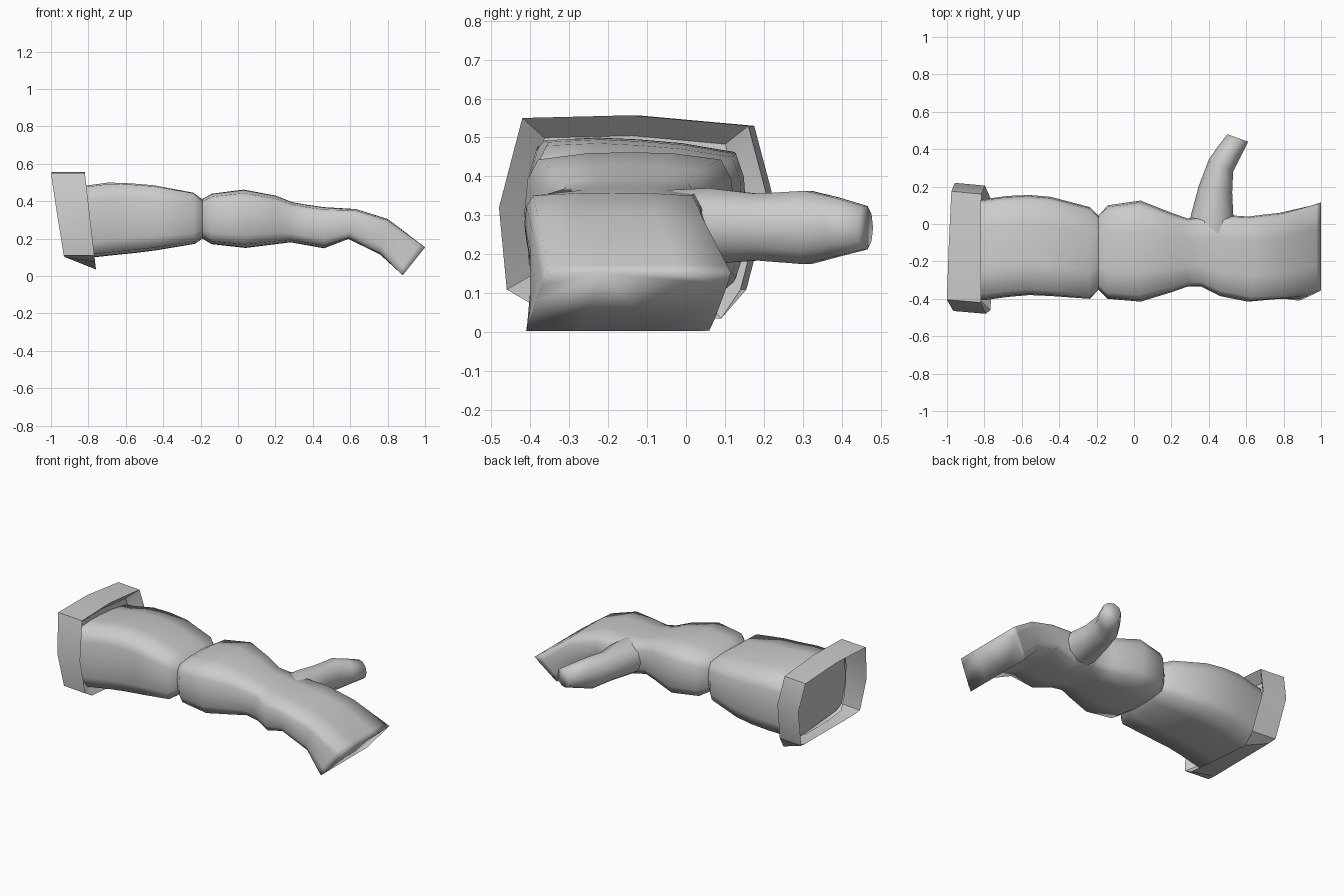
import bpy, bmesh, math
from mathutils import Vector as V

if "Cube" in bpy.data.objects:
    bpy.data.objects.remove(bpy.data.objects["Cube"])

# Boxy rounded cross-section (unit half-width, half-height)
QUARTER = [(1, 0), (.96, .55), (.84, .85), (.4, .98), (0, 1)]
BOXY = QUARTER + [(-u, v) for u, v in QUARTER[-2::-1]]
BOXY += [(u, -v) for u, v in BOXY[-2:0:-1]]
ROUND = [(math.cos(i * math.pi / 5), math.sin(i * math.pi / 5)) for i in range(10)]


def loft(name, rings, cap_end=False, angle=180):
    bm = bmesh.new()
    loops = [[bm.verts.new(p) for p in r] for r in rings]
    n = len(loops[0])
    for a, b in zip(loops, loops[1:]):
        for i in range(n):
            j = (i + 1) % n
            bm.faces.new((a[i], a[j], b[j], b[i]))
    if cap_end:
        bm.faces.new(loops[-1])
    bmesh.ops.recalc_face_normals(bm, faces=bm.faces)
    me = bpy.data.meshes.new(name)
    bm.to_mesh(me)
    bm.free()
    ob = bpy.data.objects.new(name, me)
    bpy.context.collection.objects.link(ob)
    bpy.ops.object.select_all(action='DESELECT')
    ob.select_set(True)
    bpy.context.view_layer.objects.active = ob
    bpy.ops.object.shade_smooth_by_angle(angle=math.radians(angle))
    return ob


def arm_ring(xt, zt, xb, zb, y0, y1, box=.2, roll=0, skew=0):
    """Ring from its top point, bottom point and y range; box squares the
    corners, roll tilts the top across y, skew shifts top against bottom."""
    top, bot = V((xt, 0, zt)), V((xb, 0, zb))
    c = (top + bot) / 2 + V((0, (y0 + y1) / 2, 0))
    a, b = V((0, (y1 - y0) / 2, 0)), (top - bot) / 2 + V((0, skew, 0))
    pts = []
    for u, v in BOXY:
        k = 1 - box + box / max(abs(u), abs(v))
        u, v = u * k, v * k
        pts.append(c + a * u + b * v + V((0, 0, -roll * u * max(v, 0))))
    return pts


def thumb_ring(x0, y0, x1, y1, zb, zt):
    l, r = V((x0, y0, 0)), V((x1, y1, 0))
    c = (l + r) / 2 + V((0, 0, (zb + zt) / 2))
    a, b = (r - l) / 2, V((0, 0, (zt - zb) / 2))
    return [c + a * u + b * v for u, v in ROUND]


# Forearm sleeve
loft("sleeve", [arm_ring(*r, .4, .018) for r in [
    (-.87, .475, -.84, .09, -.41, .125),
    (-.80, .48, -.77, .10, -.405, .135),
    (-.69, .495, -.66, .112, -.39, .15),
    (-.57, .49, -.55, .123, -.38, .155),
    (-.45, .48, -.44, .137, -.385, .145),
    (-.24, .44, -.23, .172, -.40, .09)]]
    + [arm_ring(-.19, .412, -.19, .20, -.35, .045)])

# Glove: palm and joined fingers
loft("hand", [arm_ring(*r) for r in [
    (-.19, .412, -.19, .20, -.35, .045),
    (-.14, .44, -.14, .17, -.40, .10),
    (.03, .462, .04, .15, -.415, .125),
    (.20, .43, .20, .17, -.365, .06),
    (.29, .395, .28, .18, -.335, .03),
    (.36, .382, .36, .166, -.335, .04),
    (.46, .368, .46, .148, -.385, .05),
    (.63, .358, .59, .198, -.415, .04, .4),
    (.80, .305, .76, .115, -.40, .06, .5),
    (.975, .173, .86, .023, -.387, .085, .95, 0, .025),
    (1.0, .153, .88, .003, -.385, .09, 1, 0, .028)]], cap_end=True)

# Thumb
loft("thumb", [thumb_ring(*r) for r in [
    (.28, -.06, .54, -.04, .17, .37),
    (.305, .05, .53, .06, .17, .375),
    (.345, .20, .525, .17, .18, .36),
    (.40, .345, .53, .28, .17, .368),
    (.445, .41, .57, .36, .19, .35),
    (.50, .48, .61, .44, .21, .327)]], cap_end=True)

# Flared cuff: outer wall, then a wall folding back in to a recessed end panel
outline = [(-.42, .55), (-.14, .557), (.16, .53), (.205, .36),
           (.14, .11), (.09, .035), (-.40, .075), (-.46, .11), (-.48, .32)]
front = [V((-.76 - .115 * (z - .04), y, z)) for y, z in outline]
back = [V((-.93 - .155 * (z - .1) + .05 * (y + .4) * (z - .1) / .6, y + .015, max(z, .1)))
        for y, z in outline]
mid = V((-.80, -.135, .295))
inner = [mid + (p - mid) * .8 + V((-.06, 0, 0)) for p in front]
loft("cuff", [back, front, inner], cap_end=True, angle=30)
